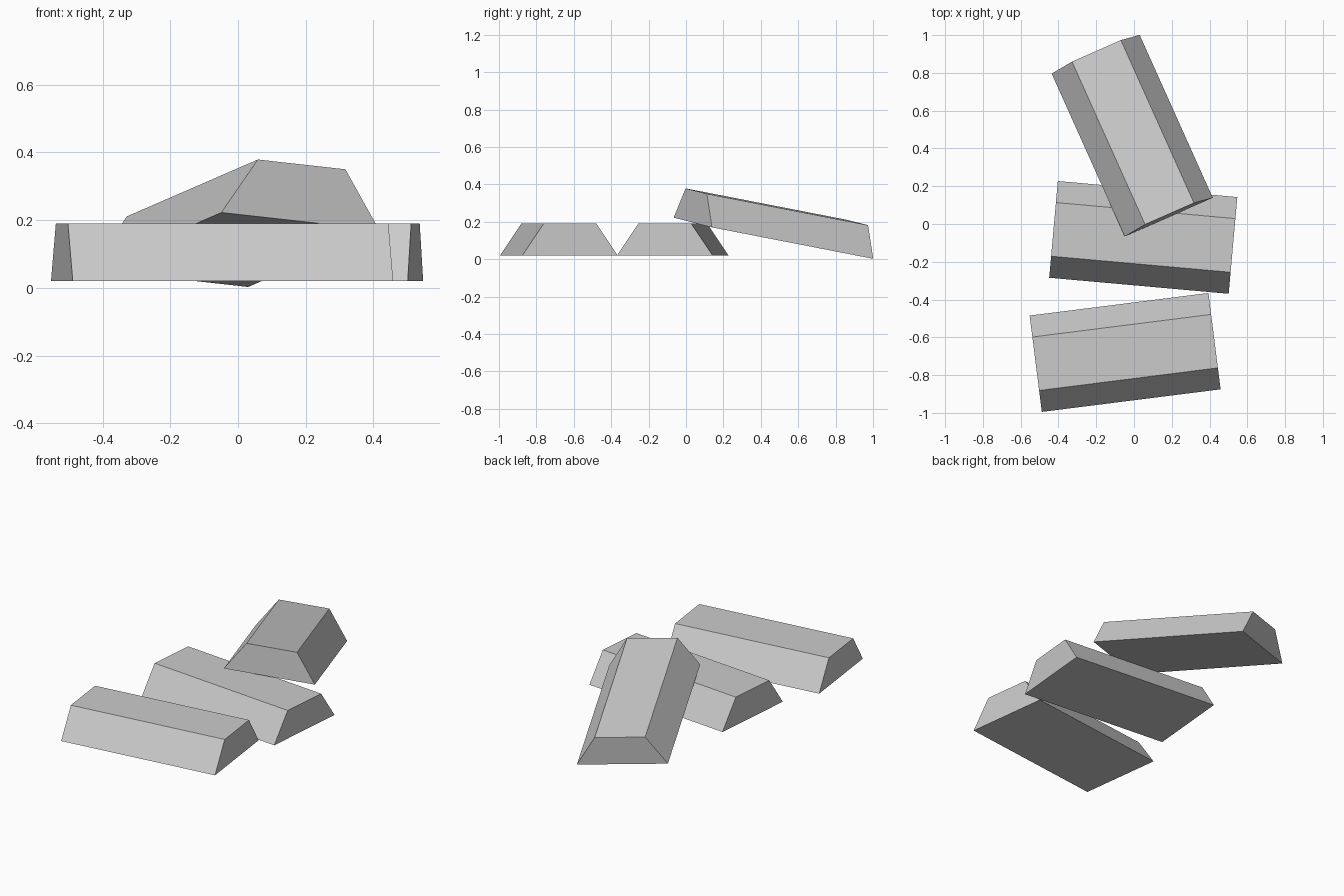
import bpy, bmesh, math
from mathutils import Matrix, Vector

if "Cube" in bpy.data.objects:
    bpy.data.objects.remove(bpy.data.objects["Cube"])

TOP_RATIO = 0.555  # width of the top face relative to the base


def ingot(name, base, long, side, up):
    """Trapezoid bar: base centre plus its length, width and height vectors."""
    bm = bmesh.new()
    bmesh.ops.create_cube(bm, size=1, matrix=Matrix.Translation((0, 0, 0.5)))
    for v in bm.verts:
        if v.co.z > 0.5:
            v.co.y *= TOP_RATIO
    frame = Matrix((long, side, up)).transposed().to_4x4()
    bm.transform(Matrix.Translation(base) @ frame)
    bmesh.ops.recalc_face_normals(bm, faces=bm.faces)
    mesh = bpy.data.meshes.new(name)
    bm.to_mesh(mesh)
    bm.free()
    obj = bpy.data.objects.new(name, mesh)
    bpy.context.collection.objects.link(obj)
    return obj


def flat_ingot(name, x, y, degrees):
    a = math.radians(degrees)
    ingot(name, (x, y, 0.02),
          Vector((math.cos(a), math.sin(a), 0)) * 0.954,
          Vector((-math.sin(a), math.cos(a), 0)) * 0.514,
          Vector((0, 0, 0.17)))


# Two bars lying flat
flat_ingot("front_ingot", -0.047, -0.68, 7.2)
flat_ingot("middle_ingot", 0.049, -0.071, -5.1)

# Bar leaning on the middle one
ingot("leaning_ingot", (-0.0095, 0.4675, 0.1125),
      Vector((-0.387, 0.862, -0.168)),
      Vector((-0.466, -0.205, 0.052)),
      Vector((0.004, 0.018, 0.168)))
